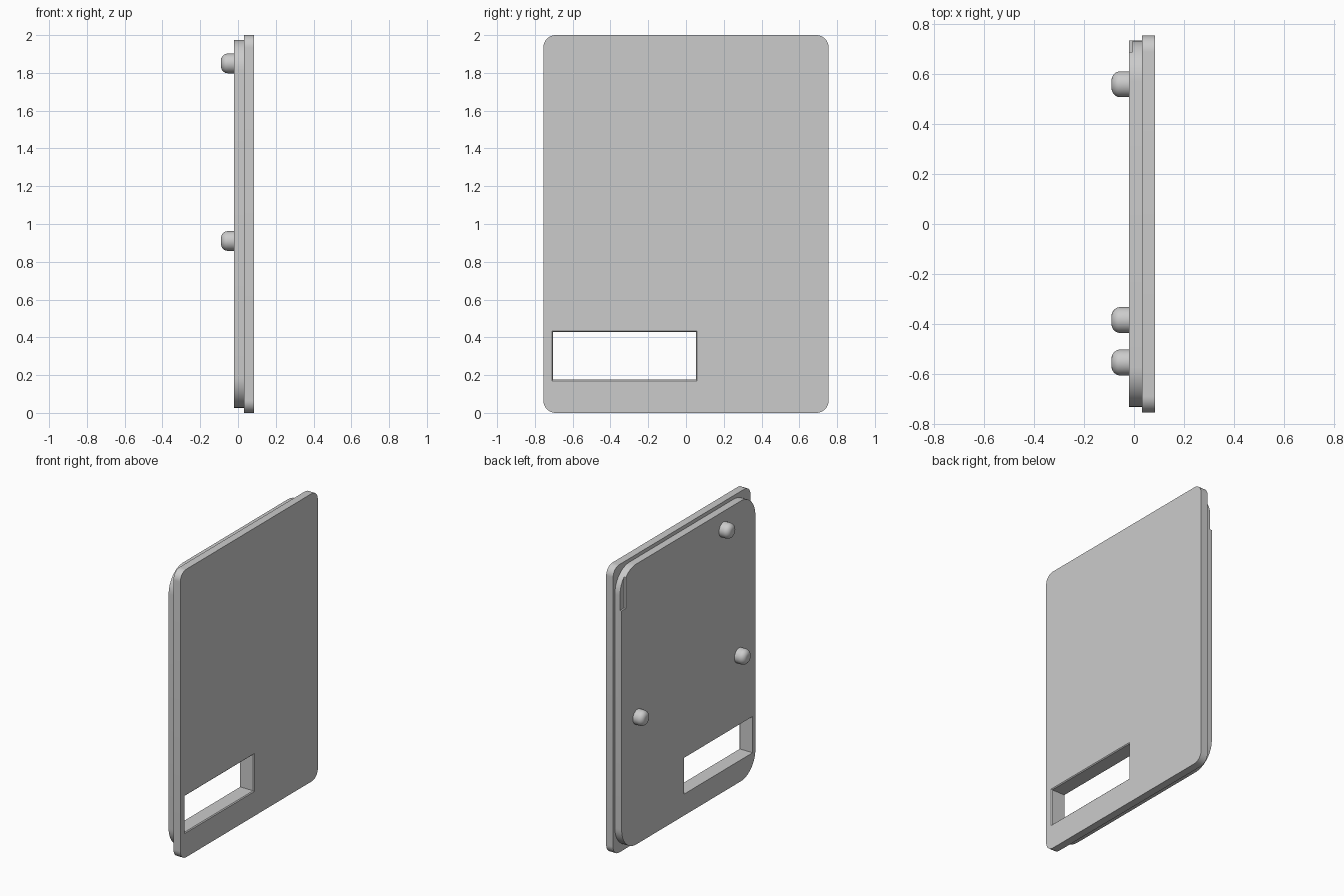
import bpy
import bmesh
from math import sin, cos, pi

cube = bpy.data.objects.get("Cube")
if cube:
    bpy.data.objects.remove(cube, do_unlink=True)

grey = bpy.data.materials.new("plain_grey")
grey.use_nodes = True
grey.diffuse_color = (0.6, 0.6, 0.6, 1)
grey.node_tree.nodes["Principled BSDF"].inputs["Base Color"].default_value = grey.diffuse_color


def rounded_rect(y0, y1, z0, z1, r, steps=12):
    """Outline in the YZ plane with rounded corners."""
    corners = [(y1 - r, z1 - r), (y0 + r, z1 - r), (y0 + r, z0 + r), (y1 - r, z0 + r)]
    return [(cy + r * cos(a), cz + r * sin(a))
            for k, (cy, cz) in enumerate(corners)
            for a in [(k + i / steps) * pi / 2 for i in range(steps + 1)]]


def rect(y0, y1, z0, z1, grow=0):
    return [(y1 + grow, z1 + grow), (y0 - grow, z1 + grow),
            (y0 - grow, z0 - grow), (y1 + grow, z0 - grow)]


def circle(y, z, r, sides=32):
    return [(y + r * cos(2 * pi * i / sides), z + r * sin(2 * pi * i / sides))
            for i in range(sides)]


def loft(name, sections):
    """Closed solid through matching outlines placed along x."""
    bm = bmesh.new()
    rings = [[bm.verts.new((x, y, z)) for y, z in outline] for x, outline in sections]
    for a, b in zip(rings, rings[1:]):
        for i in range(len(a)):
            j = (i + 1) % len(a)
            bm.faces.new((a[i], a[j], b[j], b[i]))
    bm.faces.new(rings[0])
    bm.faces.new(rings[-1])
    bmesh.ops.recalc_face_normals(bm, faces=bm.faces)
    mesh = bpy.data.meshes.new(name)
    bm.to_mesh(mesh)
    bm.free()
    mesh.materials.append(grey)
    obj = bpy.data.objects.new(name, mesh)
    bpy.context.collection.objects.link(obj)
    return obj


def activate(obj):
    bpy.ops.object.select_all(action="DESELECT")
    obj.select_set(True)
    bpy.context.view_layer.objects.active = obj


def cut(obj, cutter):
    cutter.hide_render = True
    mod = obj.modifiers.new("cut", "BOOLEAN")
    mod.operation = "DIFFERENCE"
    mod.solver = "EXACT"
    mod.object = cutter
    activate(obj)
    bpy.ops.object.modifier_apply(modifier=mod.name)


BACK, SEAM, FACE = -0.02, 0.032, 0.085

# Outer cover plate and the inset panel behind it
outline = rounded_rect(-0.755, 0.755, 0, 2, 0.065)
cover = loft("cover_plate", [(SEAM, outline), (FACE, outline)])
outline = rounded_rect(-0.733, 0.735, 0.027, 1.975, 0.16)
panel = loft("inner_panel", [(BACK, outline), (SEAM, outline)])

# Window through both layers, with a fine chamfer on the outer face
window = (-0.703, 0.053, 0.176, 0.428)
c = 0.006
window_cutter = loft("window_cutter", [(-0.1, rect(*window)), (FACE - c, rect(*window)),
                                       (FACE + c, rect(*window, grow=2 * c))])
cut(cover, window_cutter)
cut(panel, window_cutter)

# Shallow pry notch at the upper corner of the panel
notch = rect(0.69, 0.8, 1.71, 2.1)
notch_cutter = loft("notch_cutter", [(-0.1, notch), (-0.007, notch)])
cut(panel, notch_cutter)

for cutter in (window_cutter, notch_cutter):
    bpy.data.objects.remove(cutter, do_unlink=True)

# Three rounded pegs on the back
parts = [cover, panel]
R, TIP, FILLET = 0.052, -0.09, 0.036
for name, y, z in (("upper_peg", -0.385, 1.85), ("lower_peg_front", -0.555, 0.91),
                   ("lower_peg_rear", 0.56, 0.91)):
    sections = [(BACK + 0.005, circle(y, z, R))]
    for i in range(9):
        a = i / 8 * pi / 2
        sections.append((TIP + FILLET * (1 - sin(a)),
                         circle(y, z, R - FILLET * (1 - cos(a)))))
    parts.append(loft(name, sections))

for obj in parts:
    activate(obj)
    bpy.ops.object.shade_smooth_by_angle(angle=pi / 6)
